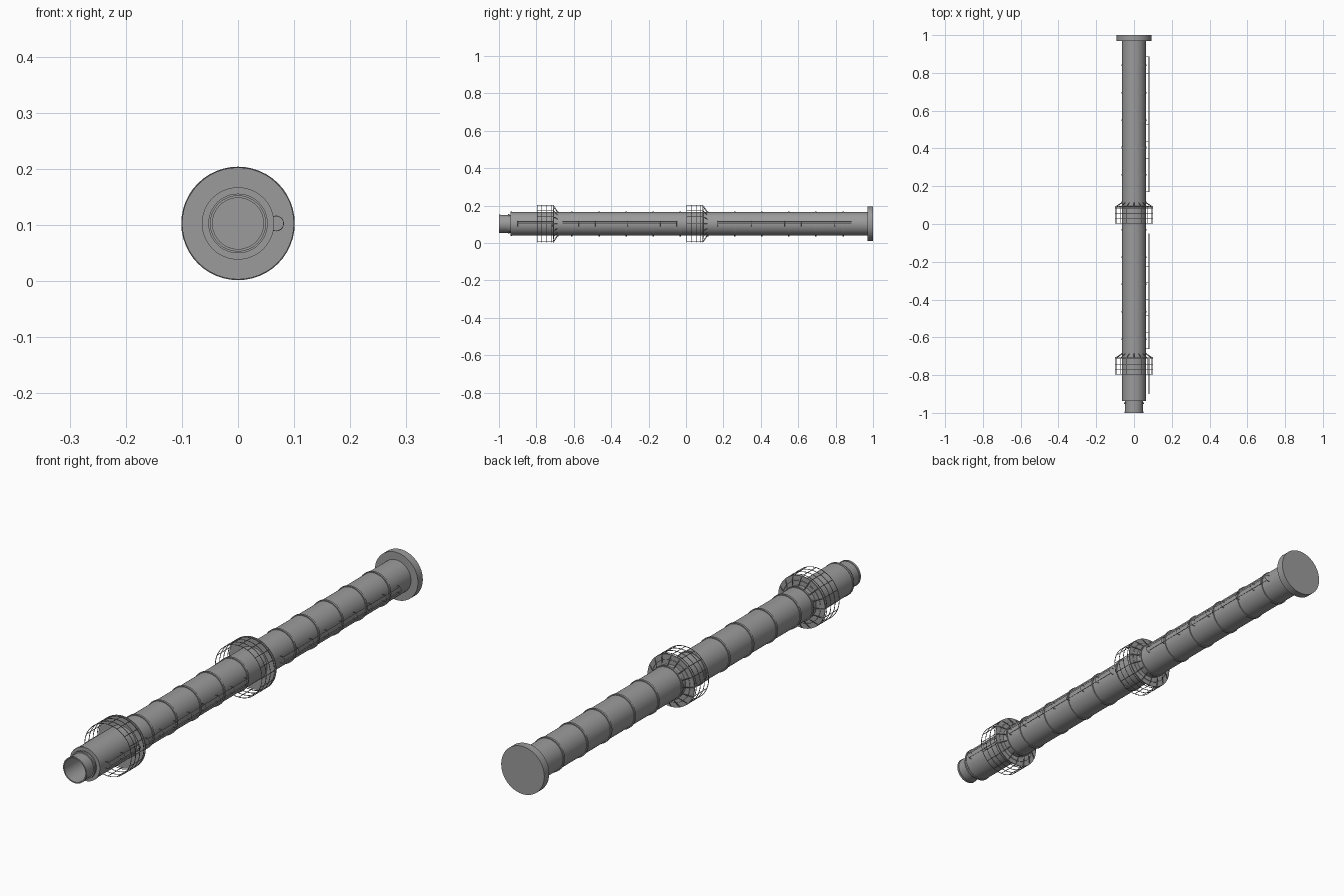
import bpy, bmesh, math
from math import sin, cos, pi

if "Cube" in bpy.data.objects:
    bpy.data.objects.remove(bpy.data.objects["Cube"])

CZ = 0.103          # height of the chimney axis
R = 0.063           # shell radius

steel = bpy.data.materials.new("dark_steel")
steel.diffuse_color = (0.33, 0.33, 0.33, 1)
steel.use_nodes = True
steel.node_tree.nodes["Principled BSDF"].inputs["Base Color"].default_value = steel.diffuse_color


def pt(r, a, y, cx=0.0):
    """Point at angle a round the y axis (a = 0 points to +x)."""
    return (cx + r * cos(a), y, CZ + r * sin(a))


def finish(ob):
    ob.data.materials.clear()
    ob.data.materials.append(steel)
    bpy.ops.object.select_all(action='DESELECT')
    ob.select_set(True)
    bpy.context.view_layer.objects.active = ob
    bpy.ops.object.shade_smooth_by_angle(angle=math.radians(35))


def lathe(name, profile, n=48):
    """Revolve a closed (radius, y) profile about the chimney axis."""
    bm = bmesh.new()
    rings = [[bm.verts.new(pt(r, 2 * pi * i / n, y)) for i in range(n)] for r, y in profile]
    for a, b in zip(rings, rings[1:] + rings[:1]):
        for i in range(n):
            j = (i + 1) % n
            bm.faces.new((a[i], a[j], b[j], b[i]))
    bmesh.ops.recalc_face_normals(bm, faces=bm.faces)
    me = bpy.data.meshes.new(name)
    bm.to_mesh(me)
    bm.free()
    ob = bpy.data.objects.new(name, me)
    bpy.context.collection.objects.link(ob)
    finish(ob)


def ring(name, r0, r1, y0, y1):
    lathe(name, [(r0, y0), (r1, y0), (r1, y1), (r0, y1)])


def bars(name, paths, radius):
    """Thin round bars; each path is (points, closed)."""
    cu = bpy.data.curves.new(name, 'CURVE')
    cu.dimensions = '3D'
    cu.bevel_depth = radius
    cu.bevel_resolution = 1
    cu.use_fill_caps = True
    for pts, closed in paths:
        s = cu.splines.new('POLY')
        s.points.add(len(pts) - 1)
        for p, co in zip(s.points, pts):
            p.co = (*co, 1)
        s.use_cyclic_u = closed
    ob = bpy.data.objects.new(name, cu)
    bpy.context.collection.objects.link(ob)
    bpy.ops.object.select_all(action='DESELECT')
    ob.select_set(True)
    bpy.context.view_layer.objects.active = ob
    bpy.ops.object.convert(target='MESH')
    finish(bpy.context.object)


def circle(r, y, n=48):
    return ([pt(r, 2 * pi * i / n, y) for i in range(n)], True)


# Outer shell, inner flue with collars, and foundation disc
ring("outer_shell", 0.050, R, -0.935, 0.975)
ring("flue", 0.0455, 0.048, -1.0, 0.975)
ring("flue_lip", 0.0455, 0.050, -1.0, -0.992)
ring("flue_collar", 0.047, 0.053, -0.953, -0.945)
ring("shell_rim", 0.050, 0.0645, -0.938, -0.93)
lathe("foundation", [(0.0001, 0.97), (0.0925, 0.97), (0.0925, 1.0), (0.0001, 1.0)])

# Joint bands along the shell
for k in range(11):
    y = 0.84 - 0.145 * k
    ring("joint_band", R - 0.001, 0.0665, y - 0.004, y + 0.004)

# Service platforms with railing and braces
for y in (0.09, -0.71):
    ring("platform_floor", R - 0.001, 0.1005, y - 0.002, y + 0.002)
    ring("brace_band", R - 0.001, 0.0665, y + 0.020, y + 0.027)
    posts = [([pt(0.1, 2 * pi * i / 16, y), pt(0.1, 2 * pi * i / 16, y - 0.086)], False)
             for i in range(16)]
    rails = [circle(0.1, y - d) for d in (0.010, 0.035, 0.060, 0.086)]
    bars("railing", posts + rails, 0.0013)
    braces = [([pt(0.098, 2 * pi * i / 16, y + 0.002), pt(R, 2 * pi * i / 16, y + 0.025)], False)
              for i in range(16)]
    bars("braces", braces + [circle(0.081, y + 0.003)], 0.0015)

# Ladder flights with safety hoops on the +x side
CX, HR = 0.068, 0.0133
for y0, y1 in ((0.885, 0.17), (-0.05, -0.66), (-0.715, -0.90)):
    n = max(2, round((y0 - y1) / 0.09))
    arc = [math.radians(-140 + 280 * i / 16) for i in range(17)]
    hoops = [([pt(HR, a, y0 + (y1 - y0) * k / n, CX) for a in arc], False) for k in range(n + 1)]
    strips = [([pt(HR, a, y0, CX), pt(HR, a, y1, CX)], False) for a in (-pi / 3, 0, pi / 3)]
    bars("ladder_cage", hoops + strips, 0.0008)
